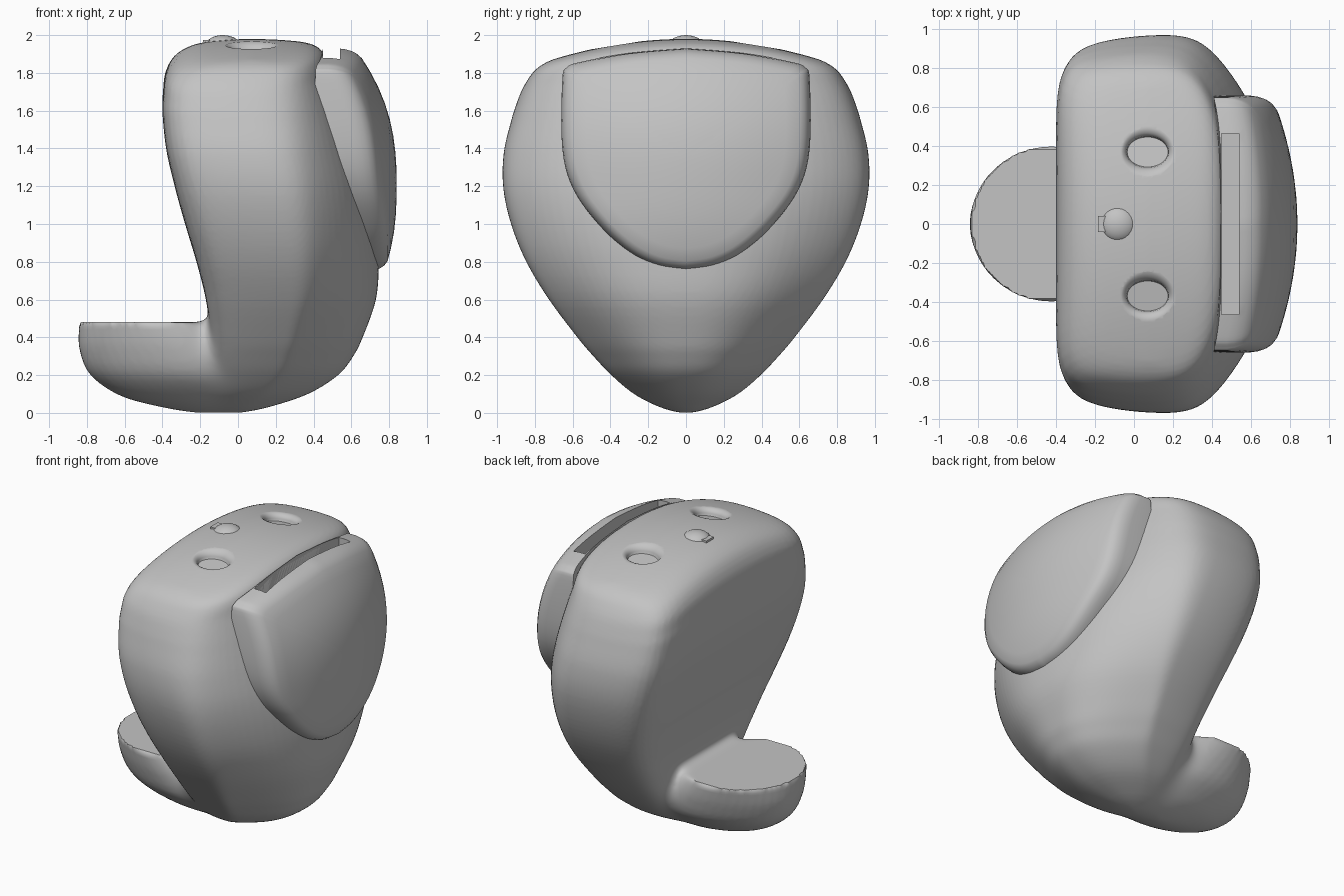
import bpy, bmesh, math
from mathutils import Vector

if "Cube" in bpy.data.objects:
    bpy.data.objects.remove(bpy.data.objects["Cube"], do_unlink=True)

grey = bpy.data.materials.new("plain grey")
grey.use_nodes = True
grey.diffuse_color = (0.55, 0.55, 0.55, 1)
grey.node_tree.nodes["Principled BSDF"].inputs["Base Color"].default_value = grey.diffuse_color


def smooth_rows(rows, steps):
    """Catmull-Rom curve through rows of values."""
    rows = [Vector(r) for r in rows]
    out = []
    for i in range(len(rows) - 1):
        a, b, c, d = (rows[min(max(k, 0), len(rows) - 1)] for k in range(i - 1, i + 3))
        for s in range(steps):
            t = s / steps
            out.append(0.5 * (2 * b + (c - a) * t + (2 * a - 5 * b + 4 * c - d) * t**2
                              + (3 * b - a - 3 * c + d) * t**3))
    return out + [rows[-1]]


def loft(name, rings):
    """Skin a stack of equal closed rings and cap both ends."""
    bm = bmesh.new()
    loops = [[bm.verts.new(p) for p in ring] for ring in rings]
    n = len(loops[0])
    for a, b in zip(loops, loops[1:]):
        for i in range(n):
            j = (i + 1) % n
            bm.faces.new((a[i], a[j], b[j], b[i]))
    bm.faces.new(loops[0][::-1])
    bm.faces.new(loops[-1])
    bmesh.ops.remove_doubles(bm, verts=bm.verts, dist=0.0005)
    bmesh.ops.recalc_face_normals(bm, faces=bm.faces)
    mesh = bpy.data.meshes.new(name)
    bm.to_mesh(mesh)
    bm.free()
    mesh.materials.append(grey)
    obj = bpy.data.objects.new(name, mesh)
    bpy.context.collection.objects.link(obj)
    return obj


def activate(obj):
    bpy.ops.object.select_all(action='DESELECT')
    obj.select_set(True)
    bpy.context.view_layer.objects.active = obj


def modify(obj, kind, **settings):
    """Add a modifier and apply it at once."""
    activate(obj)
    mod = obj.modifiers.new(kind.lower(), kind)
    for key, value in settings.items():
        setattr(mod, key, value)
    bpy.ops.object.modifier_apply(modifier=mod.name)


def combine(obj, other, operation):
    modify(obj, 'BOOLEAN', operation=operation, solver='EXACT', object=other)


def oval(cx, cy, z, rx, ry, n=48):
    return [(cx + rx * math.cos(a), cy + ry * math.sin(a), z)
            for a in (math.tau * i / n for i in range(n))]


# Body: height, inner x, outer x, half width, outer bulge
body_rows = [
    (0, -.16, .01, .04, 0), (.03, -.17, .16, .14, .06), (.1, -.165, .37, .275, .14),
    (.2, -.155, .53, .395, .22), (.3, -.15, .61, .49, .27), (.4, -.145, .66, .575, .29),
    (.6, -.17, .73, .725, .29), (.8, -.22, .745, .845, .27), (1, -.28, .735, .925, .25),
    (1.2, -.335, .7, .967, .22), (1.4, -.38, .64, .965, .18), (1.6, -.4, .57, .925, .13),
    (1.7, -.397, .53, .9, .1), (1.8, -.385, .49, .87, .07), (1.88, -.345, .465, .835, .05),
    (1.93, -.28, .43, .805, .035), (1.96, -.19, .36, .77, .02), (1.975, -.06, .22, .73, 0),
    (1.98, .07, .07, .7, 0)]


def body_ring(row, n=120):
    z, x0, x1, w, bulge = row
    ring = []
    for i in range(n):
        a = math.tau * i / n
        c, s = math.cos(a), math.sin(a)
        # Crisp corners on the inner side, round ones on the outer side
        power = 2.5 + (2 if c > 0 else 6) * min(1, z / 0.4)
        r = (abs(c)**power + abs(s)**power) ** (-1 / power)
        u, v = c * r, s * r
        x = (x0 + x1) / 2 + (x1 - x0) / 2 * u - bulge * abs(v)**2.3 * max(0, u)
        y = w * v * (1 - 0.09 * u * u)
        ring.append((x, y, z - 0.14 * (z / 1.98)**6 * (y / 0.8)**2))
    return ring


body = loft("body", [body_ring(r) for r in smooth_rows(body_rows, 5)])

# Foot: height, outer x, inner x, half width
foot_rows = [(0, -.22, .02, .04), (.03, -.4, .12, .13), (.09, -.62, .25, .23),
             (.2, -.78, .28, .34), (.34, -.84, .15, .385), (.48, -.84, -.04, .4)]
foot = loft("foot", [oval((a + b) / 2, 0, z, (b - a) / 2, w)
                     for z, a, b, w in smooth_rows(foot_rows, 5)])

# Merge foot and body into one skin and soften the neck between them
combine(body, foot, 'UNION')
modify(body, 'REMESH', mode='VOXEL', voxel_size=0.016)
neck = body.vertex_groups.new(name="neck")
top, low = Vector((-.17, .42)), Vector((-.1, .06))
for v in body.data.vertices:
    p = Vector((v.co.x, v.co.z))
    t = min(1, max(0, (p - top).dot(low - top) / (low - top).length_squared))
    weight = max(0, 1 - (p - top.lerp(low, t)).length / 0.2) ** 2
    if weight > 0:
        neck.add([v.index], weight, 'REPLACE')
modify(body, 'SMOOTH', factor=0.5, iterations=120, vertex_group="neck")

# Pocket: shield outline in y and z, domed outward
half = smooth_rows([(0, 1.93), (.3, 1.905), (.55, 1.86), (.63, 1.83), (.655, 1.76), (.655, 1.4),
                    (.595, 1.18), (.455, .99), (.3, .85), (.15, .775), (0, .75)], 5)
outline = [(p[0], p[1]) for p in half] + [(-p[0], p[1]) for p in half[-2:0:-1]]


def pocket_ring(scale, drop):
    ring = []
    for y, z in outline:
        y, z = y * scale, 1.35 + (z - 1.35) * scale
        dome = 0.84 - 0.3 * y * y - 0.2 * (abs(z - 1.2) / 0.7)**2.5
        inner = 0.45 - 0.04 * (y / 0.65)**4
        ring.append((inner if drop is None else dome - drop, y, z))
    return ring


pocket = loft("pocket", [pocket_ring(s, d) for s, d in (
    (1, None), (1, .09), (.992, .055), (.975, .028), (.95, .01), (.91, 0),
    (.8, 0), (.65, 0), (.5, 0), (.35, 0), (.2, 0), (.05, 0))])

# Slot between the body and the pocket
slot = loft("slot_cutter", [[(x, y, z) for x, y in ((.45, -.465), (.54, -.465), (.54, .465), (.45, .465))]
                            for z in (1.3, 2.1)])
cutters = [foot, slot]
for part in (pocket, body):
    combine(part, slot, 'DIFFERENCE')

# Two soft-lipped dimples, tilted with the top
for side in (-1, 1):
    rings = [oval(.07, side * .37, 1.895, .105, .077)]
    for i in range(7):
        t = i / 6 * math.pi / 2
        grow = 0.06 * (1 - math.cos(t))
        rings.append(oval(.07, side * .37, 1.9 + .048 * math.sin(t), .107 + .7 * grow, .08 + grow))
    rings.append(oval(.07, side * .37, 2.1, .3, .3))
    rings = [[(x, y, z - 0.16 * (abs(y) - .37)) for x, y, z in ring] for ring in rings]
    dimple = loft("dimple_cutter", rings)
    cutters.append(dimple)
    combine(body, dimple, 'DIFFERENCE')

for c in cutters:
    bpy.data.objects.remove(c, do_unlink=True)

# Small knob with a tab on top
knob = loft("knob", [oval(-.08, 0, 1.94 + .06 * math.sin(t), .095 * math.cos(t), .095 * math.cos(t), 24)
                     for t in (math.pi / 2 * i / 8 for i in range(9))])
tab = loft("knob_tab", [[(x, y, z) for x, y in ((-.185, -.04), (-.13, -.04), (-.13, .04), (-.185, .04))]
                        for z in (1.93, 1.975)])

for part in (body, pocket, knob):
    activate(part)
    bpy.ops.object.shade_smooth_by_angle(angle=math.radians(35))
